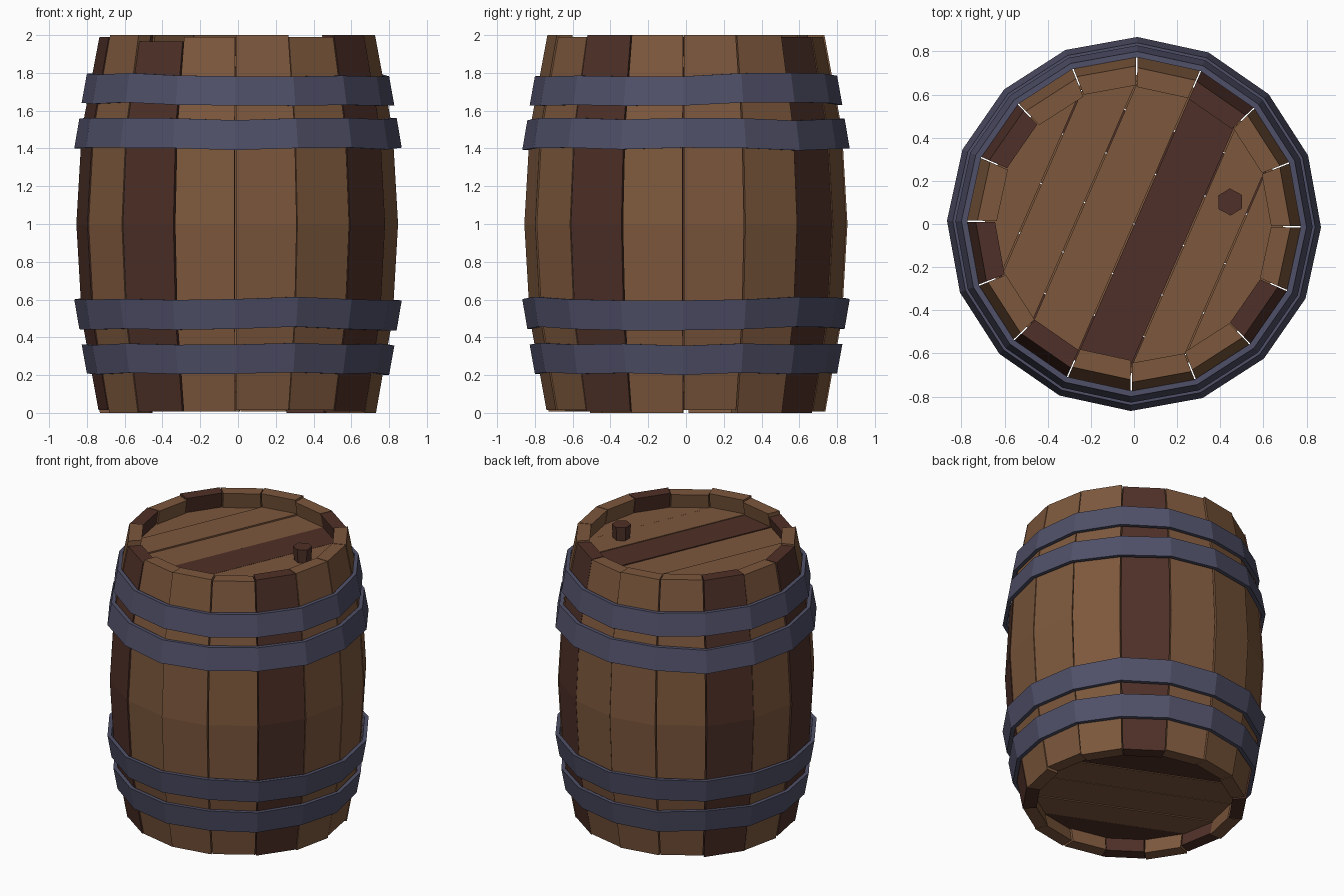
import bpy, bmesh, math, random
from mathutils import Vector

if "Cube" in bpy.data.objects:
    bpy.data.objects.remove(bpy.data.objects["Cube"])

random.seed(4)
N = 16
STEP = 2 * math.pi / N
TURN = math.radians(-1)


def material(name, rgb):
    m = bpy.data.materials.new(name)
    m.diffuse_color = (*rgb, 1)
    m.use_nodes = True
    m.node_tree.nodes["Principled BSDF"].inputs["Base Color"].default_value = m.diffuse_color
    return m


WOOD = material("light_wood", (0.205, 0.097, 0.046))
DARK = material("dark_wood", (0.078, 0.030, 0.021))
IRON = material("blue_iron", (0.080, 0.080, 0.140))


def add_object(name, bm, mat):
    bmesh.ops.recalc_face_normals(bm, faces=bm.faces)
    mesh = bpy.data.meshes.new(name)
    bm.to_mesh(mesh)
    bm.free()
    mesh.materials.append(mat)
    ob = bpy.data.objects.new(name, mesh)
    bpy.context.collection.objects.link(ob)
    return ob


def polar(r, a, z):
    return Vector((r * math.cos(a), r * math.sin(a), z))


def skin(name, rings, mat, closed=False):
    """Bridge equal cross-sections; cap the ends unless closed."""
    bm = bmesh.new()
    vs = [[bm.verts.new(p) for p in ring] for ring in rings]
    n = len(vs[0])
    for i in range(len(vs) if closed else len(vs) - 1):
        a, b = vs[i], vs[(i + 1) % len(vs)]
        for j in range(n):
            k = (j + 1) % n
            bm.faces.new((a[j], a[k], b[k], b[j]))
    if not closed:
        bm.faces.new(vs[0])
        bm.faces.new(vs[-1])
    return add_object(name, bm, mat)


# Bulging staves, slightly uneven in height and radius
THICK = 0.09
for k in range(N):
    shift = random.uniform(-0.008, 0.006)
    top = 2.0 - random.choice((0, 0, 0.01, 0.02))
    bottom = random.choice((0, 0, 0.008, 0.015))
    if k == 10:
        top = 1.965
    a0 = TURN + k * STEP + 0.004
    a1 = TURN + (k + 1) * STEP - 0.004
    rings = []
    for z, r in ((bottom, 0.735), (0.5, 0.823), (1.0, 0.852), (1.5, 0.823), (top, 0.73)):
        r += shift
        rings.append([polar(r, a0, z), polar(r, a1, z),
                      polar(r - THICK, a1, z), polar(r - THICK, a0, z)])
    skin(f"stave_{k + 1}", rings, DARK if k in (2, 6, 8, 10, 14) else WOOD)

# Tapered iron hoops, mirrored about mid height
for name, z0, r0, z1, r1 in (("outer", 0.21, 0.80, 0.365, 0.828),
                             ("inner", 0.447, 0.84, 0.605, 0.867)):
    for side in ("lower", "upper"):
        rings = []
        for k in range(N):
            a = TURN + k * STEP
            dz = random.uniform(-0.01, 0.01)
            ring = []
            for r, z in ((r0, z0), (r1, z1), (r1 - 0.027, z1), (r0 - 0.027, z0)):
                z += dz
                ring.append(polar(r, a, z if side == "lower" else 2 - z))
            rings.append(ring)
        skin(f"{side}_{name}_hoop", rings, IRON, closed=True)

# Plank lids: a round disc sliced into strips along one direction
EDGES = (-0.72, -0.47, -0.25, 0.0, 0.25, 0.46, 0.72)


def lid(name, z, r, angle, dark, thick=0.06):
    across = Vector((math.cos(angle), math.sin(angle), 0))
    for i in range(len(EDGES) - 1):
        lo, hi = EDGES[i] + 0.003, EDGES[i + 1] - 0.003
        dz = random.uniform(-0.004, 0.004)
        bm = bmesh.new()
        rings = [[bm.verts.new(polar(r, TURN + k * STEP, h + dz)) for k in range(N)]
                 for h in (z, z + thick)]
        for ring in rings:
            bm.faces.new(ring)
        for k in range(N):
            j = (k + 1) % N
            bm.faces.new((rings[0][k], rings[0][j], rings[1][j], rings[1][k]))
        for d, n in ((lo, -across), (hi, across)):
            cut = bmesh.ops.bisect_plane(bm, geom=bm.verts[:] + bm.edges[:] + bm.faces[:],
                                         plane_co=across * d, plane_no=n, clear_outer=True)
            edges = [e for e in cut["geom_cut"] if isinstance(e, bmesh.types.BMEdge)]
            if edges:
                bmesh.ops.holes_fill(bm, edges=edges)
        add_object(f"{name}_plank_{i + 1}", bm, DARK if i in dark else WOOD)


lid("top_lid", 1.83, 0.69, math.radians(-23.5), (3,))
lid("bottom_lid", 0.11, 0.69, math.radians(246.5), (1, 5))

# Six-sided plug on the top lid
rings = []
for z, r in ((1.87, 0.055), (1.99, 0.063)):
    rings.append([polar(r, math.radians(92 + 60 * k), z) + Vector((0.446, 0.102, 0))
                  for k in range(6)])
skin("plug", rings, DARK)
